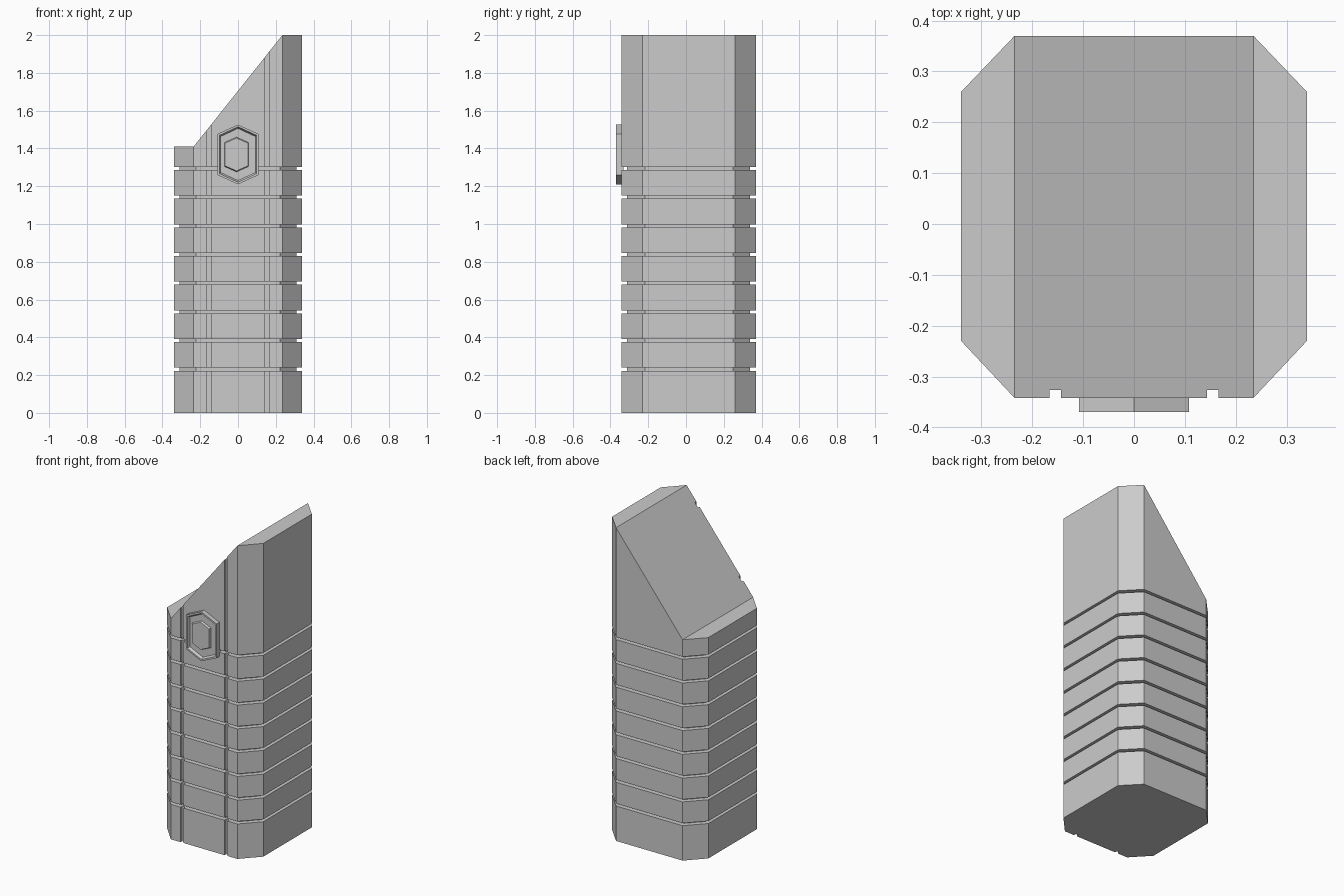
import bpy, bmesh

if "Cube" in bpy.data.objects:
    bpy.data.objects.remove(bpy.data.objects["Cube"])

LOW, HIGH = 1.41, 2.0


def outline(d, groove):
    """Octagonal footprint inset by d, with two vertical slots in the front edge."""
    c = d * 0.41
    x0, x1 = 0.34 - d, 0.235 - c
    yf, yb = -0.342 + d, 0.37 - d
    yfc, ybc = -0.23 + c, 0.26 - c
    pts = [(-x1, yf)]
    for sx in (-0.155, 0.155):
        pts += [(sx - 0.011, yf), (sx - 0.011, yf + groove),
                (sx + 0.011, yf + groove), (sx + 0.011, yf)]
    pts += [(x1, yf), (x0, yfc), (x0, ybc), (x1, yb),
            (-x1, yb), (-x0, ybc), (-x0, yfc)]
    return pts


def top_z(x):
    t = min(max((x + 0.235) / 0.47, 0), 1)
    return LOW + (HIGH - LOW) * t


def bridge(bm, a, b):
    n = len(a)
    for i in range(n):
        j = (i + 1) % n
        bm.faces.new((a[i], a[j], b[j], b[i]))


def finish(bm, name):
    bmesh.ops.remove_doubles(bm, verts=bm.verts, dist=1e-5)
    bmesh.ops.recalc_face_normals(bm, faces=bm.faces)
    me = bpy.data.meshes.new(name)
    bm.to_mesh(me)
    bm.free()
    ob = bpy.data.objects.new(name, me)
    bpy.context.collection.objects.link(ob)
    return ob


# Tower body: stacked bands separated by recessed ring grooves, sloped top
outer, inner = outline(0, 0.016), outline(0.03, 0)
bm = bmesh.new()
loops = [[bm.verts.new((x, y, 0)) for x, y in outer]]
for i in range(8):
    z = 0.231 + 0.1518 * i
    for pts, dz in ((outer, -0.008), (inner, -0.008), (inner, 0.008), (outer, 0.008)):
        loops.append([bm.verts.new((x, y, z + dz)) for x, y in pts])
loops.append([bm.verts.new((x, y, top_z(x))) for x, y in outer])
for a, b in zip(loops, loops[1:]):
    bridge(bm, a, b)
bm.faces.new(loops[0][::-1])
t = loops[-1]
bm.faces.new(t[9:13])                       # high flat
bm.faces.new(t[0:10] + [t[12], t[13]])      # slope
bm.faces.new([t[13], t[14], t[15], t[0]])   # low flat
finish(bm, "tower_body")

# Hexagonal badge on the front: rim, recess and raised centre
bm = bmesh.new()
HEX = [(0, 1), (1, 0.69), (1, -0.69), (0, -1), (-1, -0.69), (-1, 0.69)]
# half width, half height, y, x offset
steps = [(0.108, 0.158, -0.33, 0), (0.108, 0.158, -0.37, 0), (0.098, 0.147, -0.37, 0),
         (0.092, 0.138, -0.354, 0), (0.064, 0.092, -0.354, -0.008),
         (0.06, 0.087, -0.366, -0.008)]
rings = [[bm.verts.new((ox + x * w, y, 1.368 + z * h)) for x, z in HEX]
         for w, h, y, ox in steps]
for a, b in zip(rings, rings[1:]):
    bridge(bm, a, b)
bm.faces.new(rings[0])
bm.faces.new(rings[-1])
finish(bm, "front_badge")
